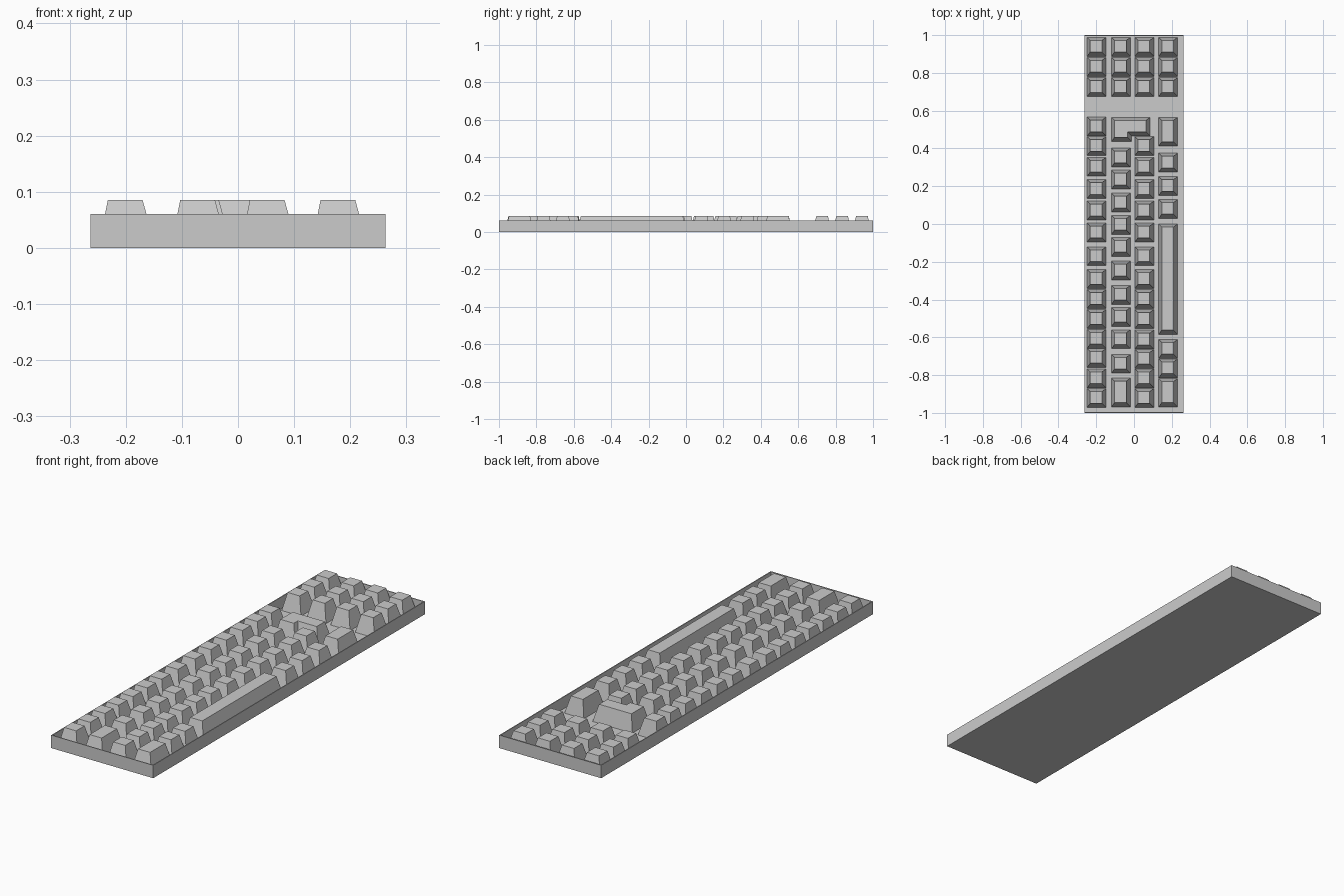
import bpy, bmesh

if "Cube" in bpy.data.objects:
    bpy.data.objects.remove(bpy.data.objects["Cube"])

FLOOR, RIM, TOP = 0.005, 0.06, 0.085
HW, HL, WALL = 0.263, 1.0, 0.006
K = 0.05                                   # half size of a standard key


def finish(bm, name):
    bmesh.ops.recalc_face_normals(bm, faces=bm.faces[:])
    me = bpy.data.meshes.new(name)
    bm.to_mesh(me)
    bm.free()
    ob = bpy.data.objects.new(name, me)
    bpy.context.collection.objects.link(ob)
    return ob


def inset(pts):
    """Shrink a counter-clockwise right-angled outline, more on right and front."""
    out = []
    n = len(pts)
    for i, (x, y) in enumerate(pts):
        for a, b in ((pts[i - 1], pts[i]), (pts[i], pts[(i + 1) % n])):
            dx, dy = b[0] - a[0], b[1] - a[1]
            if abs(dy) > abs(dx):
                x += -0.022 if dy > 0 else 0.016
            else:
                y += 0.022 if dx > 0 else -0.016
        out.append((x, y))
    return out


def key(name, pts):
    bm = bmesh.new()
    low = [bm.verts.new((x, y, FLOOR)) for x, y in pts]
    high = [bm.verts.new((x, y, TOP)) for x, y in inset(pts)]
    n = len(pts)
    bm.faces.new(low[::-1])
    bm.faces.new(high)
    for i in range(n):
        j = (i + 1) % n
        bm.faces.new((low[i], low[j], high[j], high[i]))
    return finish(bm, name)


def box_key(name, cx, y0, y1):
    return key(name, [(cx - K, y0), (cx + K, y0), (cx + K, y1), (cx - K, y1)])


# Case: shallow open tray with thin walls
bm = bmesh.new()
bmesh.ops.create_cube(bm, size=1)
for v in bm.verts:
    v.co = (v.co.x * 2 * HW, v.co.y * 2 * HL, (v.co.z + 0.5) * RIM)
top = [f for f in bm.faces if f.normal.z > 0.9]
bmesh.ops.inset_region(bm, faces=top, thickness=WALL)
well = bmesh.ops.extrude_face_region(bm, geom=top)
bmesh.ops.delete(bm, geom=top, context='FACES_ONLY')
for v in well['geom']:
    if isinstance(v, bmesh.types.BMVert):
        v.co.z = FLOOR
finish(bm, "keyboard_case")

# Standard keys: column centre x and key centre y values
nav = [0.938, 0.832, 0.725]
columns = {
    -0.198: nav + [0.516, 0.413, 0.303, 0.185, 0.071, -0.045, -0.171, -0.291,
                   -0.397, -0.503, -0.608, -0.709, -0.817, -0.921],
    -0.069: nav + [0.352, 0.235, 0.113, -0.005, -0.121, -0.247, -0.375,
                   -0.492, -0.61, -0.74],
    0.055: nav + [0.413, 0.303, 0.185, 0.071, -0.045, -0.171, -0.291,
                  -0.397, -0.503, -0.612, -0.714, -0.817, -0.921],
    0.181: nav + [0.325, 0.201, 0.08, -0.661, -0.764],
}
for c, (cx, ys) in enumerate(columns.items(), 1):
    for r, cy in enumerate(ys, 1):
        box_key(f"key_row{c}_{r}", cx, cy - K, cy + K)

# Long keys
box_key("space_bar", 0.181, -0.584, 0.0)
box_key("wide_key_left", 0.181, -0.968, -0.818)
box_key("wide_key_right", 0.181, 0.413, 0.565)
box_key("tab_key", -0.069, -0.968, -0.816)

# L-shaped enter key
key("enter_key", [(-0.119, 0.437), (-0.012, 0.437), (-0.012, 0.466),
                  (0.086, 0.466), (0.086, 0.565), (-0.119, 0.565)])
